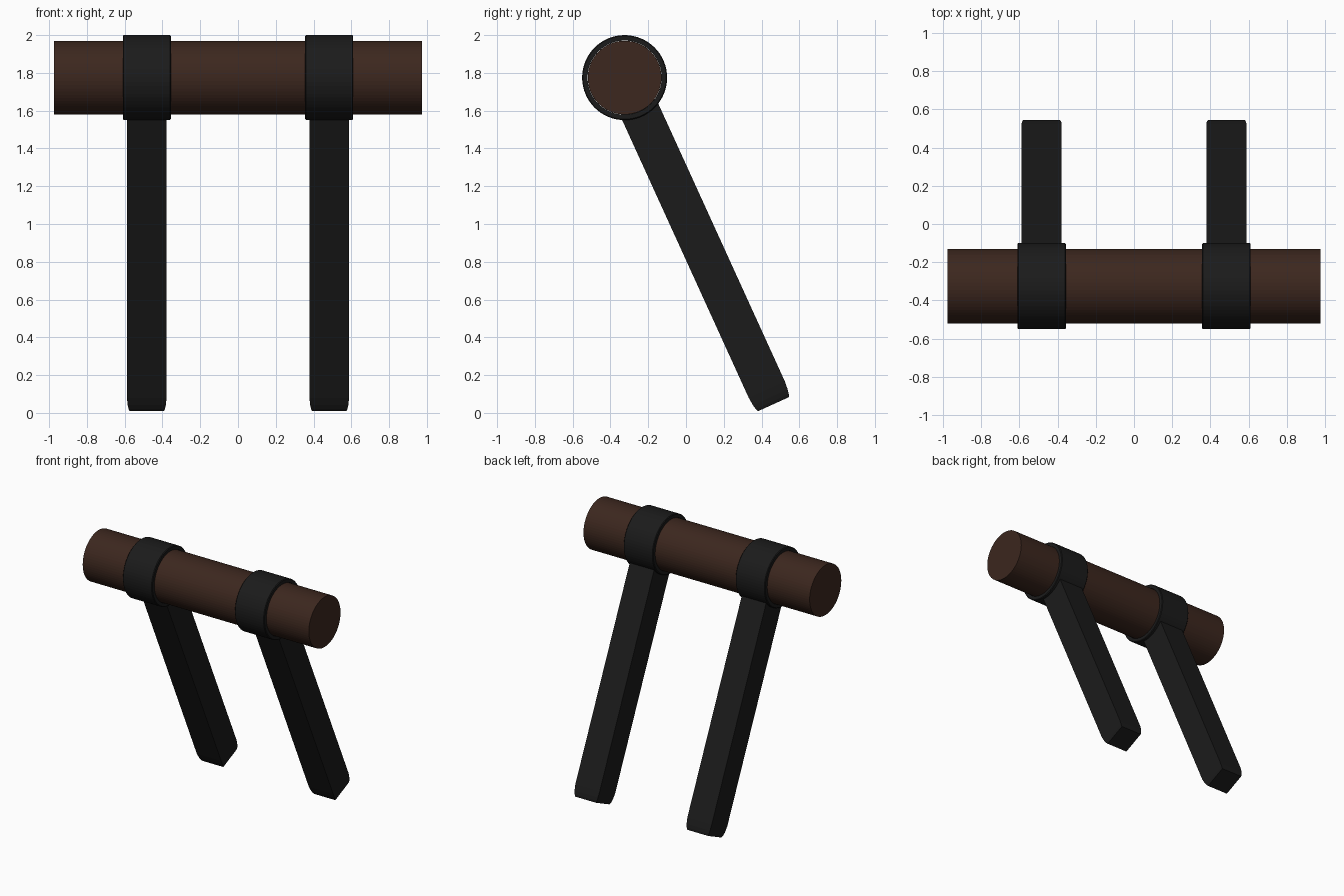
import bpy, bmesh
from math import radians, sin, cos, pi
from mathutils import Matrix, Vector

if "Cube" in bpy.data.objects:
    bpy.data.objects.remove(bpy.data.objects["Cube"])

CY, CZ = -0.325, 1.775      # grip axis
TILT = radians(24.5)        # legs lean back towards the floor
X_LEG = 0.483


def material(name, rgb):
    m = bpy.data.materials.new(name)
    m.diffuse_color = (*rgb, 1)
    m.use_nodes = True
    m.node_tree.nodes["Principled BSDF"].inputs["Base Color"].default_value = m.diffuse_color
    return m


wood = material("dark_wood", (0.045, 0.02, 0.013))
black = material("black_metal", (0.011, 0.011, 0.011))


def finish(name, bm, mat):
    bmesh.ops.recalc_face_normals(bm, faces=bm.faces)
    me = bpy.data.meshes.new(name)
    bm.to_mesh(me)
    bm.free()
    me.materials.append(mat)
    ob = bpy.data.objects.new(name, me)
    bpy.context.collection.objects.link(ob)
    return ob


def loft(bm, rings, closed=False, caps=False):
    """Skin a list of equal-length point rings."""
    loops = [[bm.verts.new(p) for p in r] for r in rings]
    pairs = list(zip(loops, loops[1:]))
    if closed:
        pairs.append((loops[-1], loops[0]))
    for a, b in pairs:
        n = len(a)
        for i in range(n):
            j = (i + 1) % n
            bm.faces.new((a[i], a[j], b[j], b[i]))
    if caps:
        bm.faces.new(loops[0])
        bm.faces.new(loops[-1])


def circle(x, r, n=64):
    return [(x, CY + r * cos(2 * pi * i / n), CZ + r * sin(2 * pi * i / n))
            for i in range(n)]


# Wooden grip bar
bm = bmesh.new()
loft(bm, [circle(-0.975, 0.195), circle(0.975, 0.195)], caps=True)
finish("grip_bar", bm, wood)

for side, sx in (("left", -1), ("right", 1)):
    cx = sx * X_LEG

    # Clamp ring around the bar, with slightly eased outer edges
    bm = bmesh.new()
    profile = [(-0.127, 0.196), (-0.127, 0.220), (-0.122, 0.225),
               (0.122, 0.225), (0.127, 0.220), (0.127, 0.196)]
    loft(bm, [circle(cx + x, r) for x, r in profile], closed=True)
    finish(f"{side}_clamp_ring", bm, black)

    # Square leg sloping away from the ring, with a rounded-in foot
    bm = bmesh.new()
    sections = [(0.17, 0.105), (1.815, 0.105), (1.86, 0.101),
                (1.885, 0.096), (1.90, 0.090)]
    loft(bm, [[(a * h, b * h, -d) for a, b in ((-1, -1), (1, -1), (1, 1), (-1, 1))]
              for d, h in sections], caps=True)
    place = Matrix.Translation(Vector((cx, CY, CZ))) @ Matrix.Rotation(TILT, 4, 'X')
    bmesh.ops.transform(bm, matrix=place, verts=bm.verts)
    finish(f"{side}_leg", bm, black)
